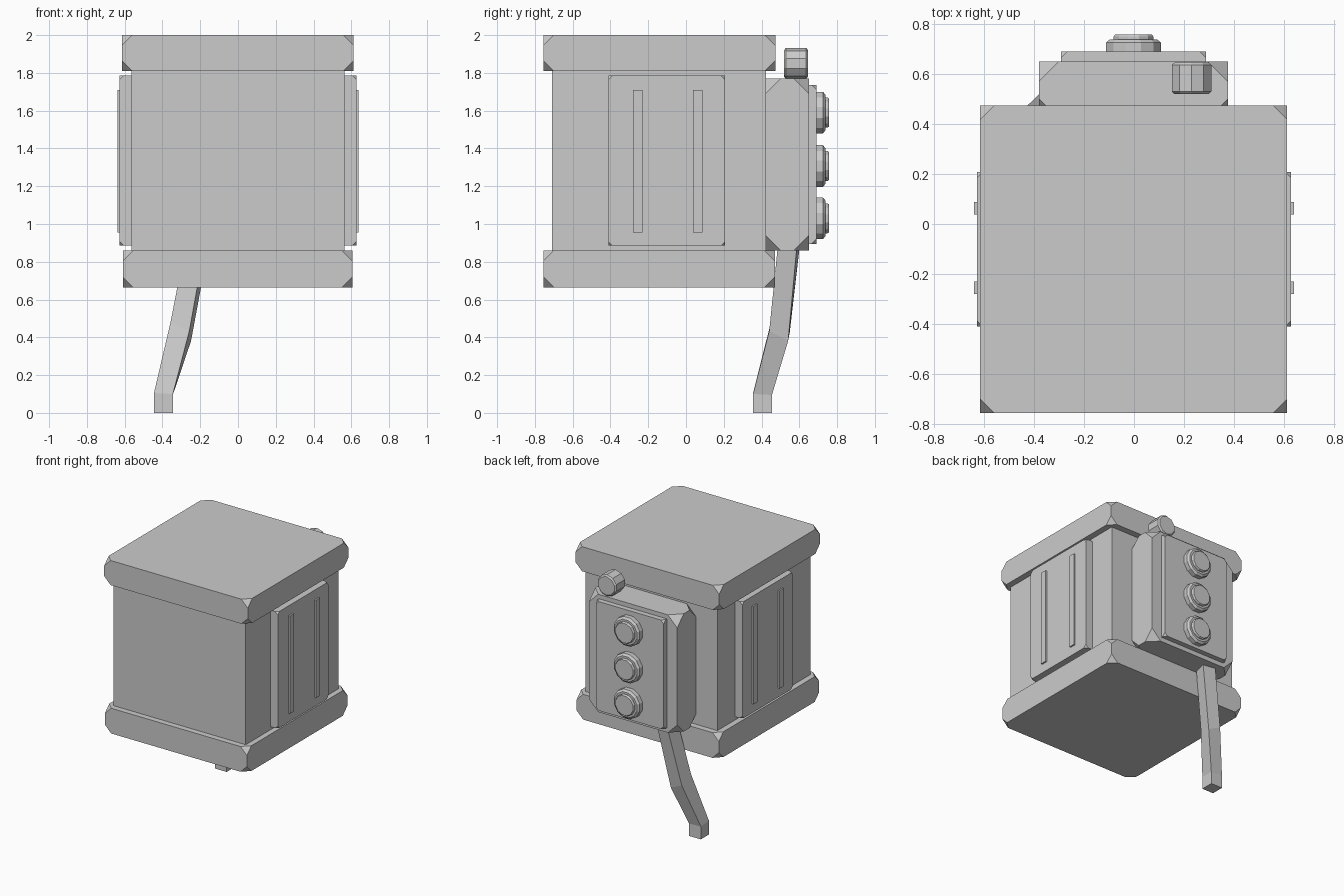
import bpy, bmesh, math
from mathutils import Matrix, Vector

if "Cube" in bpy.data.objects:
    bpy.data.objects.remove(bpy.data.objects["Cube"])


def finish(bm, name):
    bmesh.ops.recalc_face_normals(bm, faces=bm.faces)
    me = bpy.data.meshes.new(name)
    bm.to_mesh(me)
    bm.free()
    ob = bpy.data.objects.new(name, me)
    bpy.context.collection.objects.link(ob)
    return ob


def block(name, x, y, z, cut=0.0):
    """Box from min/max ranges, with its eight corners cut off."""
    bm = bmesh.new()
    bmesh.ops.create_cube(bm, size=1)
    for v in bm.verts:
        v.co = Vector([(r[0] + r[1]) / 2 + c * (r[1] - r[0])
                       for r, c in zip((x, y, z), v.co)])
    if cut:
        bmesh.ops.bevel(bm, geom=bm.verts[:], offset=cut, offset_type='ABSOLUTE',
                        segments=1, profile=0.5, affect='VERTICES')
    return finish(bm, name)


def turned(name, x, z, profile, sides):
    """Closed lathe along y from (radius, y) points."""
    bm = bmesh.new()
    rings = []
    for r, y in profile:
        rings.append([bm.verts.new((x + r * math.cos(a), y, z + r * math.sin(a)))
                      for a in (math.tau * (i + 0.5) / sides for i in range(sides))])
    loft(bm, rings)
    return finish(bm, name)


def loft(bm, rings):
    n = len(rings[0])
    for a, b in zip(rings, rings[1:]):
        for i in range(n):
            j = (i + 1) % n
            bm.faces.new((a[i], a[j], b[j], b[i]))
    bm.faces.new(rings[0])
    bm.faces.new(rings[-1])


# Main housing and its two thick caps
block("body", (-0.565, 0.563), (-0.71, 0.423), (0.75, 1.9))
block("top_cap", (-0.615, 0.612), (-0.755, 0.473), (1.81, 2.0), 0.055)
block("bottom_cap", (-0.61, 0.605), (-0.755, 0.47), (0.665, 0.86), 0.055)

# Side panels with two raised strips each
for side, s in (("left", -1), ("right", 1)):
    block(f"{side}_panel", sorted((s * 0.54, s * 0.627)), (-0.41, 0.207), (0.885, 1.785), 0.022)
    for i, y in enumerate((-0.255, 0.063)):
        block(f"{side}_strip_{i}", sorted((s * 0.6, s * 0.639)),
              (y - 0.025, y + 0.025), (0.955, 1.71))

# Rear box and its face plate
block("rear_box", (-0.38, 0.375), (0.42, 0.65), (0.86, 1.77), 0.08)
block("rear_plate", (-0.292, 0.288), (0.62, 0.69), (0.895, 1.737), 0.025)

# Three stepped buttons
for i, z in enumerate((1.03, 1.307, 1.59)):
    turned(f"button_ring_{i}", -0.002, z,
           [(0.114, 0.67), (0.114, 0.725), (0.098, 0.738)], 12)
    turned(f"button_{i}", -0.002, z, [(0.082, 0.72), (0.082, 0.75), (0.077, 0.757)], 12)

# Round knob on top of the rear box
turned("knob", 0.23, 1.85,
       [(0.072, 0.52), (0.083, 0.53), (0.083, 0.635), (0.072, 0.645)], 10)

# Bent square cord hanging to the floor
bm = bmesh.new()
rings = []
for x, y, z, tilt, twist in ((-0.395, 0.405, 0, 0, 0), (-0.395, 0.405, 0.1, 0.05, 0),
                             (-0.303, 0.495, 0.43, 0.5, -5), (-0.21, 0.548, 0.92, 0.2, -10)):
    rot = Matrix.Rotation(math.radians(twist), 3, 'Z')
    ring = []
    for dx, dy in ((-1, -1), (1, -1), (1, 1), (-1, 1)):
        d = rot @ Vector((dx * 0.05, dy * 0.05, 0))
        ring.append(bm.verts.new((x + d.x, y + d.y, z - tilt * (d.x + d.y))))
    rings.append(ring)
loft(bm, rings)
finish(bm, "cord")
